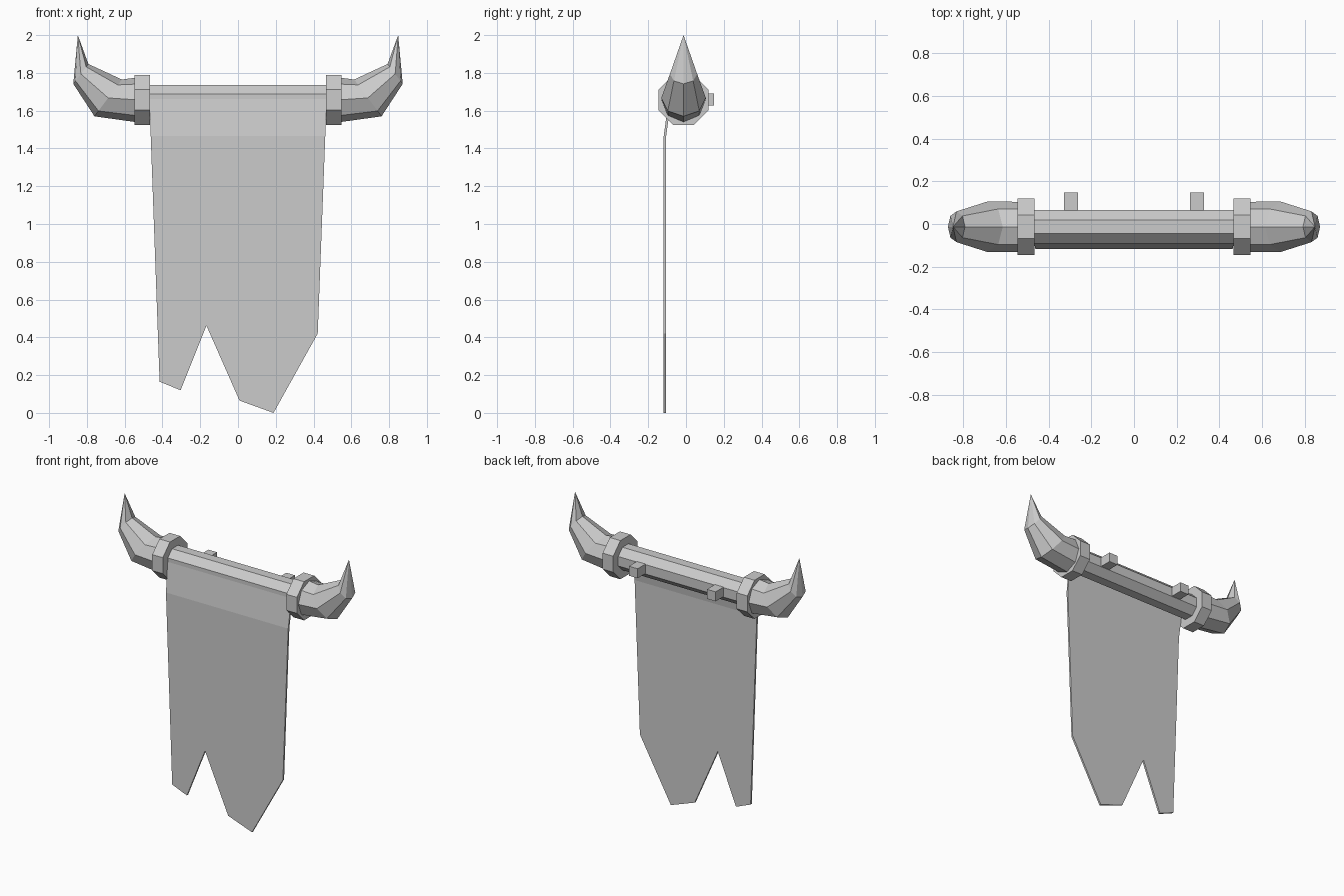
import bpy, bmesh
from math import cos, sin, pi
from mathutils import Vector

cube = bpy.data.objects.get("Cube")
if cube:
    bpy.data.objects.remove(cube)

AXIS_Y, AXIS_Z = -0.013, 1.657   # centre line of the rod

grey = bpy.data.materials.new("plain grey")
grey.use_nodes = True
colour = (0.6, 0.6, 0.6, 1)
grey.diffuse_color = colour
grey.node_tree.nodes["Principled BSDF"].inputs["Base Color"].default_value = colour


def make_object(name, bm):
    bmesh.ops.recalc_face_normals(bm, faces=bm.faces)
    mesh = bpy.data.meshes.new(name)
    bm.to_mesh(mesh)
    bm.free()
    mesh.materials.append(grey)
    obj = bpy.data.objects.new(name, mesh)
    bpy.context.scene.collection.objects.link(obj)
    return obj


def loft(name, sections, turn, tip=None):
    """Eight-sided skin; each section is (bottom xz, top xz, half depth)."""
    bm = bmesh.new()
    rings = []
    for low, high, depth in sections:
        low, high = Vector(low), Vector(high)
        mid, half = (low + high) / 2, (high - low) / 2
        ring = []
        for i in range(8):
            a = 2 * pi * i / 8 + turn
            p = mid + half * cos(a)
            ring.append(bm.verts.new((p.x, AXIS_Y + depth * sin(a), p.y)))
        rings.append(ring)
    for r, s in zip(rings, rings[1:]):
        for i in range(8):
            j = (i + 1) % 8
            bm.faces.new((r[i], r[j], s[j], s[i]))
    bm.faces.new(rings[0])
    if tip:
        point = bm.verts.new((tip[0], AXIS_Y, tip[1]))
        for i in range(8):
            bm.faces.new((rings[-1][i], rings[-1][(i + 1) % 8], point))
    else:
        bm.faces.new(rings[-1])
    return make_object(name, bm)


def octagon_bar(name, x0, x1, apothem):
    r = apothem / cos(pi / 8)
    return loft(name, [((x, AXIS_Z - r), (x, AXIS_Z + r), r) for x in (x0, x1)], pi / 8)


def box(name, low, high):
    bm = bmesh.new()
    bmesh.ops.create_cube(bm, size=1)
    low, high = Vector(low), Vector(high)
    for v in bm.verts:
        v.co = (low + high) / 2 + v.co * (high - low)
    return make_object(name, bm)


# Rod
octagon_bar("rod", -0.5, 0.5, 0.078)

# Collars, horns and wall pegs on both sides
for side, s in (("left", 1), ("right", -1)):
    octagon_bar(side + "_collar", s * 0.467, s * 0.547, 0.132)
    loft(side + "_horn", [
        ((s * 0.53, 1.538), (s * 0.53, 1.776), 0.117),
        ((s * 0.76, 1.57), (s * 0.615, 1.765), 0.118),
        ((s * 0.872, 1.742), (s * 0.792, 1.847), 0.072),
    ], 0, (s * 0.848, 2.0))
    x = s * 0.295
    box(side + "_peg", (x - 0.033, 0.04, 1.627), (x + 0.033, 0.148, 1.692))

# Cloth: hanging panel with torn lower edge, plus a strip leaning back to the rod
bm = bmesh.new()
lower_edge = [(-0.415, 0.165), (-0.304, 0.12), (-0.167, 0.462),
              (0.008, 0.065), (0.188, 0.0), (0.422, 0.42)]
outline = [(-0.462, 1.465)] + lower_edge + [(0.462, 1.465)]
panel = [bm.verts.new((x, -0.118, z)) for x, z in outline]
top = [bm.verts.new((x, -0.09, 1.67)) for x in (0.468, -0.468)]
bm.faces.new(panel)
bm.faces.new((panel[0], panel[-1], top[0], top[1]))
back = {v: bm.verts.new(v.co + Vector((0, 0.013, 0))) for v in panel + top}
rim = [e for e in bm.edges if len(e.link_faces) == 1]
for f in list(bm.faces):
    bm.faces.new([back[v] for v in reversed(f.verts)])
for e in rim:
    a, b = e.verts
    bm.faces.new((a, b, back[b], back[a]))
make_object("banner_cloth", bm)
